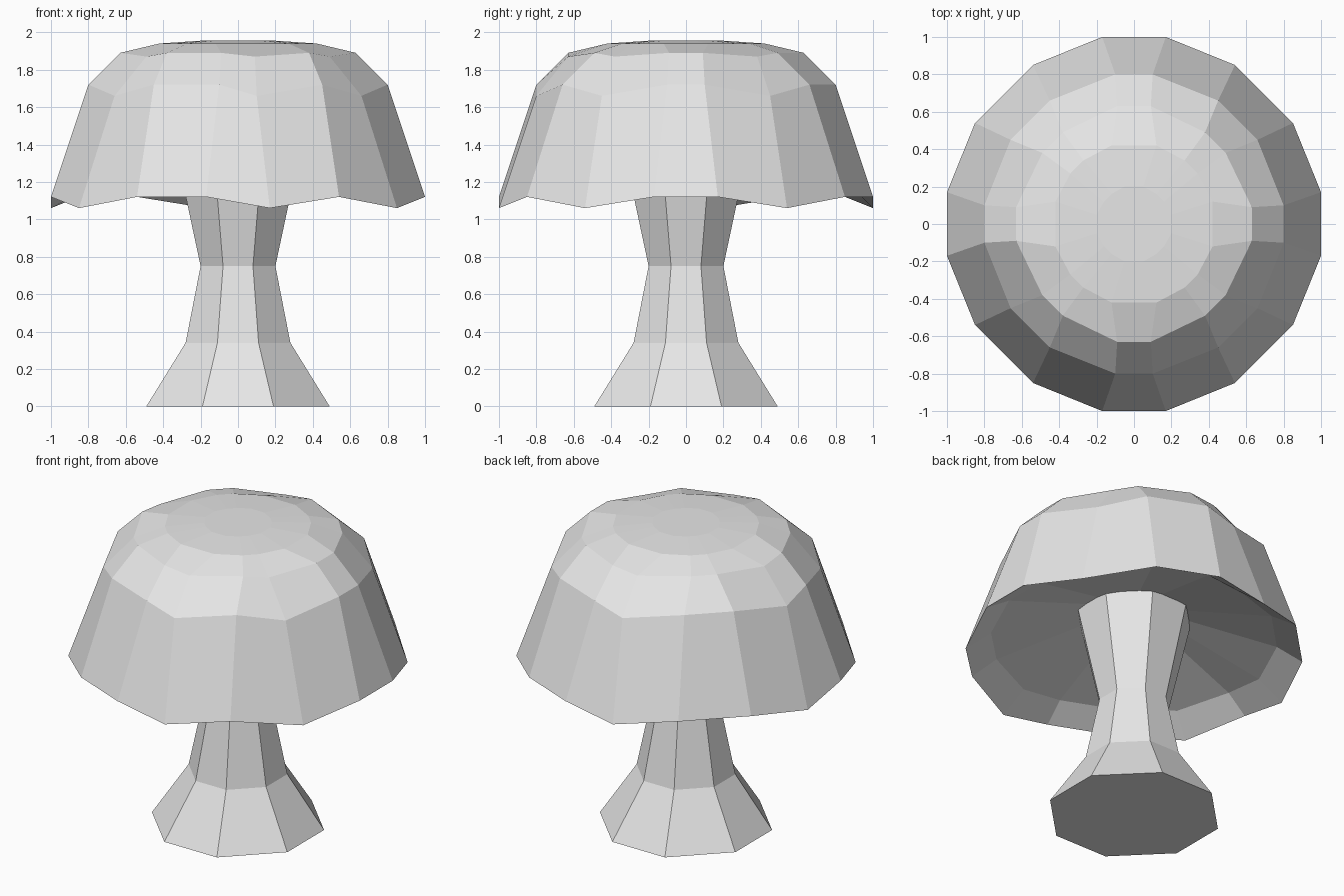
import bpy, bmesh

if "Cube" in bpy.data.objects:
    bpy.data.objects.remove(bpy.data.objects["Cube"])

grey = bpy.data.materials.new("pale_grey")
grey.diffuse_color = (0.8, 0.8, 0.8, 1)
grey.use_nodes = True
grey.node_tree.nodes["Principled BSDF"].inputs["Base Color"].default_value = grey.diffuse_color


def ring(pairs, z):
    """Points of a four-way symmetric ring, counter-clockwise; pairs fill one eighth."""
    quarter = list(pairs) + [(y, x) for x, y in reversed(pairs)]
    pts = []
    for _ in range(4):
        pts += quarter
        quarter = [(-y, x) for x, y in quarter]
    return [(x, y, z) for x, y in pts]


def loft(name, rings, cap_first, cap_last):
    """Skin a stack of equal rings with quads."""
    bm = bmesh.new()
    loops = [[bm.verts.new(p) for p in r] for r in rings]
    n = len(loops[0])
    for a, b in zip(loops, loops[1:]):
        for i in range(n):
            j = (i + 1) % n
            bm.faces.new((a[i], a[j], b[j], b[i]))
    if cap_first:
        bm.faces.new(loops[0][::-1])
    if cap_last:
        bm.faces.new(loops[-1])
    mesh = bpy.data.meshes.new(name)
    bm.to_mesh(mesh)
    bm.free()
    mesh.materials.append(grey)
    obj = bpy.data.objects.new(name, mesh)
    bpy.context.collection.objects.link(obj)
    return obj


def dipped(points, depth):
    """Lower some corners for an uneven, hand-cut edge."""
    low = {1, 4, 7, 9, 12, 14}
    return [(x, y, z - depth * (i in low)) for i, (x, y, z) in enumerate(points)]


# Stem: waisted octagon that flares at the foot and under the cap
stem = [(0.49, 0.19, 0), (0.28, 0.11, 0.34), (0.20, 0.08, 0.75), (0.33, 0.13, 1.36)]
loft("stem", [ring([(x, y)], z) for x, y, z in stem], True, True)

# Cap: from the sloping underside, out round the rim, up over the crown
cap = [
    (((0.30, 0.05), (0.25, 0.17)), 1.35, 0),
    (((0.85, 0.14), (0.72, 0.46)), 1.21, 0.03),
    (((1.00, 0.17), (0.85, 0.54)), 1.12, 0.06),
    (((0.80, 0.10), (0.66, 0.45)), 1.72, 0.06),
    (((0.63, 0.09), (0.49, 0.38)), 1.89, 0.02),
    (((0.42, 0.12), (0.34, 0.27)), 1.94, 0),
    (((0.20, 0.05), (0.16, 0.12)), 1.955, 0),
]
loft("cap", [dipped(ring(p, z), d) for p, z, d in cap], False, True)
